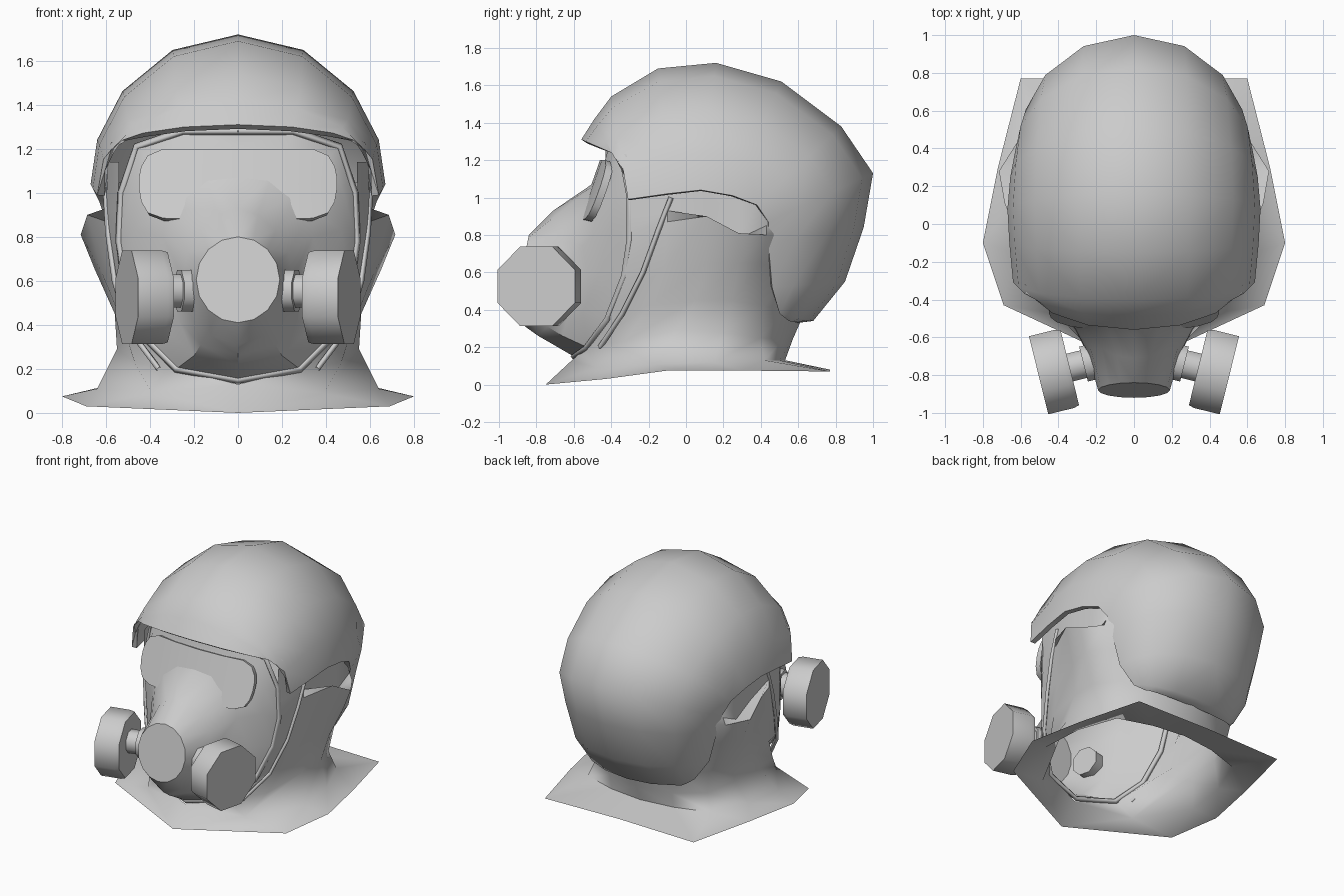
import bpy, bmesh
from math import sin, cos, pi, radians
from mathutils import Vector

if "Cube" in bpy.data.objects:
    bpy.data.objects.remove(bpy.data.objects["Cube"])


def link(name, data):
    ob = bpy.data.objects.new(name, data)
    bpy.context.collection.objects.link(ob)
    bpy.ops.object.select_all(action='DESELECT')
    ob.select_set(True)
    bpy.context.view_layer.objects.active = ob
    return ob


def loft(name, rows, flip=True, cap=False, thick=0.0, angle=40):
    """Skin rows of points for the +x half, mirror to -x, then thicken."""
    bm = bmesh.new()
    vs = [[bm.verts.new(p) for p in r] for r in rows]
    for a, b in zip(vs, vs[1:]):
        for j in range(len(a) - 1):
            q = [a[j], a[j + 1], b[j + 1], b[j]]
            bm.faces.new(q[::-1] if flip else q)
    if cap:
        bm.faces.new(vs[-1][::-1] if flip else vs[-1])
    me = bpy.data.meshes.new(name)
    bm.to_mesh(me)
    bm.free()
    ob = link(name, me)
    ob.modifiers.new("mirror", 'MIRROR')
    if thick:
        s = ob.modifiers.new("thickness", 'SOLIDIFY')
        s.thickness = thick
        s.offset = -1
    bpy.ops.object.convert(target='MESH')
    bpy.ops.object.shade_smooth_by_angle(angle=radians(angle))


def drum(name, start, axis, profile, sides=8):
    """Turned part: profile is (distance along axis, flat radius)."""
    axis = Vector(axis).normalized()
    up = Vector((0, 0, 1))
    side = axis.cross(up)
    bm = bmesh.new()
    rings = []
    for d, r in profile:
        r /= cos(pi / sides)
        rings.append([bm.verts.new(Vector(start) + axis * d + r * (
            side * cos((k + .5) * 2 * pi / sides) + up * sin((k + .5) * 2 * pi / sides)))
            for k in range(sides)])
    for a, b in zip(rings, rings[1:]):
        for k in range(sides):
            n = (k + 1) % sides
            bm.faces.new((a[k], a[n], b[n], b[k]))
    bm.faces.new(rings[0])
    bm.faces.new(rings[-1])
    bmesh.ops.recalc_face_normals(bm, faces=bm.faces)
    me = bpy.data.meshes.new(name)
    bm.to_mesh(me)
    bm.free()
    link(name, me)
    bpy.ops.object.shade_smooth_by_angle(angle=radians(46))


def tube(name, pts, depth):
    cu = bpy.data.curves.new(name, 'CURVE')
    cu.dimensions = '3D'
    cu.bevel_depth = depth
    cu.bevel_resolution = 0
    sp = cu.splines.new('POLY')
    sp.points.add(len(pts) - 1)
    for p, co in zip(sp.points, pts):
        p.co = (*co, 1)
    link(name, cu)


# Helmet: elliptical ribs from the centre line (y, z) down to the side edge (x, y, z)
ribs = [((-.56, 1.31), (.55, -.33, 1.21)), ((-.49, 1.42), (.605, -.32, 1.10)),
        ((-.40, 1.54), (.64, -.31, .99)), ((-.15, 1.69), (.66, -.10, 1.02)),
        ((.16, 1.72), (.67, .08, 1.04)), ((.51, 1.62), (.655, .25, 1.01)),
        ((.83, 1.38), (.63, .38, .96)), ((1.0, 1.13), (.60, .44, .87)),
        ((.95, .84), (.565, .44, .76)), ((.85, .55), (.51, .46, .52)),
        ((.68, .34), (.42, .50, .38)), ((.60, .33), (.36, .55, .34))]
angles = [0, .46, .90, 1.27, pi / 2]
loft("helmet", [[(e[0] * sin(t), e[1] + (c[0] - e[1]) * cos(t), e[2] + (c[1] - e[2]) * cos(t))
                 for t in angles] for c, e in ribs], flip=False, thick=.035, angle=50)

# Mask: contours from the face edge forward to the snout, each top to bottom
edge = [(0, -.43, 1.28), (.25, -.41, 1.28), (.46, -.34, 1.21), (.53, -.30, 1.0), (.54, -.30, .78),
        (.51, -.33, .58), (.43, -.42, .35), (.28, -.53, .20), (0, -.60, .15)]
face = [(0, -.43, 1.21), (.22, -.43, 1.21), (.42, -.39, 1.17), (.48, -.38, 1.0), (.47, -.40, .83),
        (.41, -.46, .60), (.34, -.55, .39), (.20, -.66, .26), (0, -.72, .22)]
cheek = [(0, -.49, 1.08), (.15, -.48, 1.07), (.28, -.47, 1.0), (.33, -.48, .92), (.34, -.50, .80),
         (.32, -.54, .60), (.27, -.62, .42), (.17, -.74, .31), (0, -.79, .26)]
nose = [(0, -.71, .93), (.09, -.70, .90), (.17, -.66, .83), (.23, -.66, .73), (.25, -.67, .61),
        (.24, -.70, .50), (.20, -.75, .41), (.12, -.82, .35), (0, -.86, .31)]
snout = [(.19 * sin(a), -.88 + .04 * cos(a), .605 + .195 * cos(a))
         for a in (k * pi / 8 for k in range(9))]
loft("mask", [edge, face, cheek, nose, snout])
loft("snout_cap", [snout], cap=True)
tube("mask_rim", edge + [(-x, y, z) for x, y, z in edge[-2::-1]], .018)

# Lens: slightly bowed, rounded visor plate
stations = [(0, 1.2, .88), (.2, 1.2, .88), (.34, 1.2, .885), (.41, 1.17, .91),
            (.44, 1.12, .96), (.45, 1.07, 1.02)]
loft("lens", [[(x, -.46 - .35 * (1.2 - z) + .25 * x * x, z)
               for x, z in ((x, a + (b - a) * f) for x, a, b in stations)]
              for f in (0, .5, 1)], thick=.04)

# Hood: levels from under the helmet to the neck, each front to back
top = [(.54, -.31, 1.14), (.59, -.1, 1.14), (.60, .08, 1.14), (.59, .28, 1.12), (.56, .42, 1.05),
       (.4, .6, 1.05), (0, .8, 1.05)]
ear = [(.55, -.30, .82), (.60, -.1, .87), (.685, .11, .90), (.715, .28, .81), (.62, .43, .80),
       (.4, .6, .8), (0, .76, .8)]
# the ear fabric folds over into an open pocket behind its rim
pocket = [(.545, -.305, .90)] + [(min(x, .60), y, z + dz) for (x, y, z), dz in
                                 zip(ear[1:], (.06, -.04, -.03, .05, .05, .05))]
levels = [
    [(.53, -.33, .60), (.575, -.12, .62), (.62, .1, .64), (.65, .28, .65), (.565, .40, .65), (.4, .56, .6), (0, .72, .6)],
    [(.45, -.42, .37), (.53, -.2, .42), (.56, .05, .45), (.56, .25, .45), (.48, .42, .42), (.3, .53, .4), (0, .64, .4)],
    [(.29, -.53, .20), (.47, -.33, .23), (.55, -.05, .29), (.53, .2, .28), (.45, .4, .25), (.25, .52, .24), (0, .57, .24)],
    [(0, -.61, .13), (.39, -.48, .09), (.64, -.15, .11), (.61, .15, .12), (.5, .42, .13), (.25, .5, .13), (0, .53, .13)]]
# Shoulder skirt: flat flared hem
skirt = [(0, -.75, 0), (.69, -.43, .03), (.80, -.1, .075), (.72, .3, .075), (.6, .77, .07),
         (.3, .77, .075), (0, .77, .08)]
loft("hood", [top, pocket, ear] + levels + [skirt], angle=60)

# Paired parts: hood seam trims and filter canisters on stub necks
trim = [(.60, -.08, 1.0), (.59, -.15, .82), (.56, -.23, .60), (.495, -.34, .38), (.36, -.46, .2)]
for s, tag in ((1, "right"), (-1, "left")):
    tube("hood_trim_" + tag, [(s * x, y, z) for x, y, z in trim], .014)
    axis = (s * .97, -.24, 0)
    drum("filter_" + tag, (s * .34, -.76, .525), axis, [(0, .205), (.03, .213), (.17, .213)])
    drum("filter_neck_" + tag, (s * .17, -.718, .555), axis,
         [(0, .095), (.10, .095), (.10, .075), (.19, .075)])
